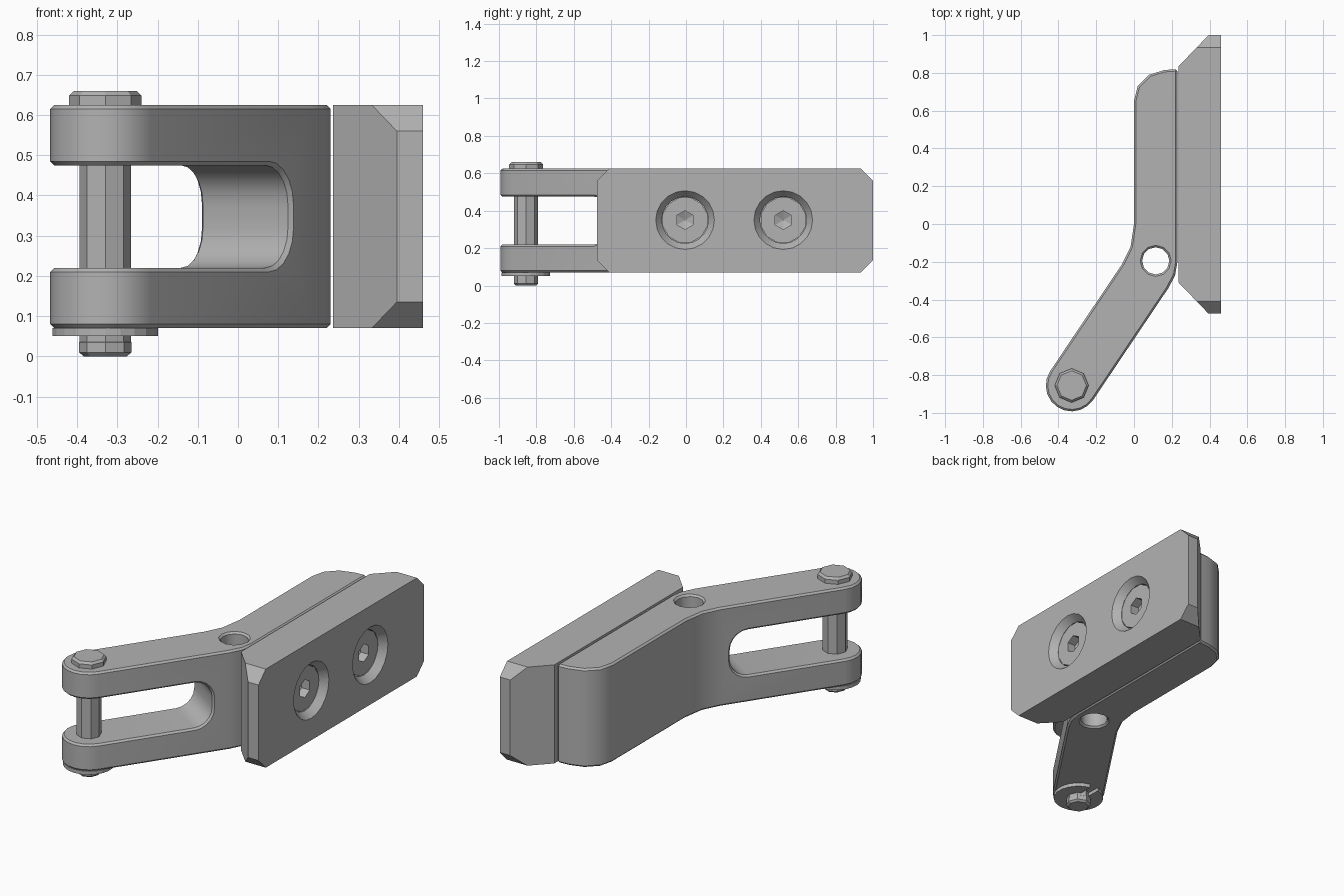
import bpy, bmesh
from math import pi, sin, cos, radians, degrees, atan2
from mathutils import Vector, Matrix

if "Cube" in bpy.data.objects:
    bpy.data.objects.remove(bpy.data.objects["Cube"])

metal = bpy.data.materials.new("grey metal")
metal.use_nodes = True
grey = (0.45, 0.45, 0.45, 1)
metal.diffuse_color = grey
metal.node_tree.nodes["Principled BSDF"].inputs["Base Color"].default_value = grey

BOTTOM, TOP = 0.07, 0.625
PIN = Vector((-0.33, -0.855))
HOLE = Vector((0.115, -0.195))
ALONG = (HOLE - PIN).normalized()
SIDE = Vector((-ALONG.y, ALONG.x))
R = 0.137


def arc(c, r, a0, a1, n):
    """Points on an arc, angles in degrees."""
    return [(c[0] + r * cos(radians(a0 + (a1 - a0) * i / n)),
             c[1] + r * sin(radians(a0 + (a1 - a0) * i / n))) for i in range(n + 1)]


def finish(name, bm, matrix=Matrix()):
    bmesh.ops.transform(bm, matrix=matrix, verts=bm.verts)
    bmesh.ops.recalc_face_normals(bm, faces=bm.faces)
    mesh = bpy.data.meshes.new(name)
    bm.to_mesh(mesh)
    bm.free()
    mesh.materials.append(metal)
    ob = bpy.data.objects.new(name, mesh)
    bpy.context.collection.objects.link(ob)
    return ob


def prism(points, z0, z1):
    """Extrude a flat outline between two heights."""
    bm = bmesh.new()
    face = bm.faces.new([bm.verts.new((p[0], p[1], z0)) for p in points])
    out = bmesh.ops.extrude_face_region(bm, geom=[face])["geom"]
    bmesh.ops.translate(bm, vec=(0, 0, z1 - z0),
                        verts=[v for v in out if isinstance(v, bmesh.types.BMVert)])
    return bm


def turned(rings, sides, turn=0):
    """Stack of polygon rings (radius, height), closed at both ends; a last radius of 0 makes a tip."""
    bm = bmesh.new()
    loops = []
    for r, z in rings:
        n = sides if r else 1
        loops.append([bm.verts.new((r * cos(turn + 2 * pi * i / sides),
                                    r * sin(turn + 2 * pi * i / sides), z)) for i in range(n)])
    for a, b in zip(loops, loops[1:]):
        for i in range(sides):
            j = (i + 1) % sides
            bm.faces.new([a[i], a[j], b[0]] if len(b) == 1 else [a[i], a[j], b[j], b[i]])
    for loop in (loops[0], loops[-1]):
        if len(loop) > 1:
            bm.faces.new(loop)
    return bm


def activate(ob):
    bpy.ops.object.select_all(action="DESELECT")
    ob.select_set(True)
    bpy.context.view_layer.objects.active = ob


def cut(ob, cutter):
    mod = ob.modifiers.new("cut", "BOOLEAN")
    mod.operation, mod.solver, mod.object = "DIFFERENCE", "EXACT", cutter
    activate(ob)
    bpy.ops.object.modifier_apply(modifier=mod.name)
    bpy.data.objects.remove(cutter)


def smooth(ob):
    activate(ob)
    bpy.ops.object.shade_smooth_by_angle(angle=radians(35))


# Bent arm: outline from above, with round fork end
side_angle = degrees(atan2(SIDE.y, SIDE.x))
outline = [(0.23, 0.82), (0.16, 0.815), (0.08, 0.79), (0.02, 0.73), (0, 0.65),
           (0, 0), (-0.018, -0.12), (-0.065, -0.215)]
outline += arc(PIN, R, side_angle, side_angle + 180, 10)
outline += [(0.185, -0.335), (0.218, -0.27), (0.23, -0.2)]
arm = finish("bent_arm", prism(outline, BOTTOM, TOP))

# Fork slot across the arm, with rounded inner corners
slot = [(-0.3, 0.475), (-0.3, 0.22)]
slot += arc((0.525, 0.32), 0.1, -90, 0, 5) + arc((0.525, 0.375), 0.1, 0, 90, 5)
frame = Matrix(((ALONG.x, 0, SIDE.x, PIN.x), (ALONG.y, 0, SIDE.y, PIN.y),
                (0, 1, 0, 0), (0, 0, 0, 1)))
cut(arm, finish("slot_cutter", prism(slot, -0.4, 0.4), frame))

# Vertical hole at the bend
cut(arm, finish("hole_cutter", turned([(0.072, 0), (0.072, 0.8)], 12),
                Matrix.Translation((HOLE.x, HOLE.y, 0))))
bevel = arm.modifiers.new("edge chamfer", "BEVEL")
bevel.width, bevel.segments = 0.01, 1
bevel.limit_method, bevel.angle_limit = "ANGLE", radians(50)
activate(arm)
bpy.ops.object.modifier_apply(modifier=bevel.name)
smooth(arm)

# Clamp plate: sloped ends, then four corners sliced off
bm = prism([(0.236, -0.31), (0.395, -0.475), (0.46, -0.475),
            (0.46, 1), (0.395, 1), (0.236, 0.835)], BOTTOM, TOP)
for y, sy in ((-0.475, -1), (1, 1)):
    for z, sz in ((BOTTOM, -1), (TOP, 1)):
        bmesh.ops.bisect_plane(bm, geom=bm.verts[:] + bm.edges[:] + bm.faces[:],
                               plane_co=(0, y, z - sz * 0.065), plane_no=(0, sy, sz),
                               clear_outer=True)
        bmesh.ops.holes_fill(bm, edges=[e for e in bm.edges if e.is_boundary])
plate = finish("clamp_plate", bm)

# Countersunk socket screws in the plate
for i, y in enumerate((-0.005, 0.52)):
    place = Matrix.Translation((0.46, y, 0.35)) @ Matrix.Rotation(pi / 2, 4, "Y")
    cut(plate, finish("countersink_cutter",
                      turned([(0.125, -0.12), (0.125, -0.04), (0.157, 0), (0.157, 0.05)], 20), place))
    screw = finish("socket_screw_%d" % (i + 1),
                   turned([(0.124, -0.125), (0.124, -0.04)], 12, pi / 12), place)
    cut(screw, finish("socket_cutter",
                      turned([(0.05, 0.02), (0.05, -0.09), (0, -0.11)], 6), place))
smooth(plate)

# Pin through the fork, with chamfered head and end
at_pin = Matrix.Translation((PIN.x, PIN.y, 0))
finish("pin_shaft", turned([(0.064, 0.03), (0.064, 0.63)], 8), at_pin)
finish("pin_head", turned([(0.09, TOP), (0.09, 0.648), (0.078, 0.66)], 8), at_pin)
finish("pin_end", turned([(0.054, 0), (0.065, 0.01), (0.065, 0.035), (0.054, 0.046)], 8), at_pin)

# Split retaining ring under the fork
ring = arc(PIN, 0.132, 102, 438, 20) + arc(PIN, 0.06, 425, 115, 12)
finish("retaining_ring", prism(ring, 0.05, BOTTOM))
